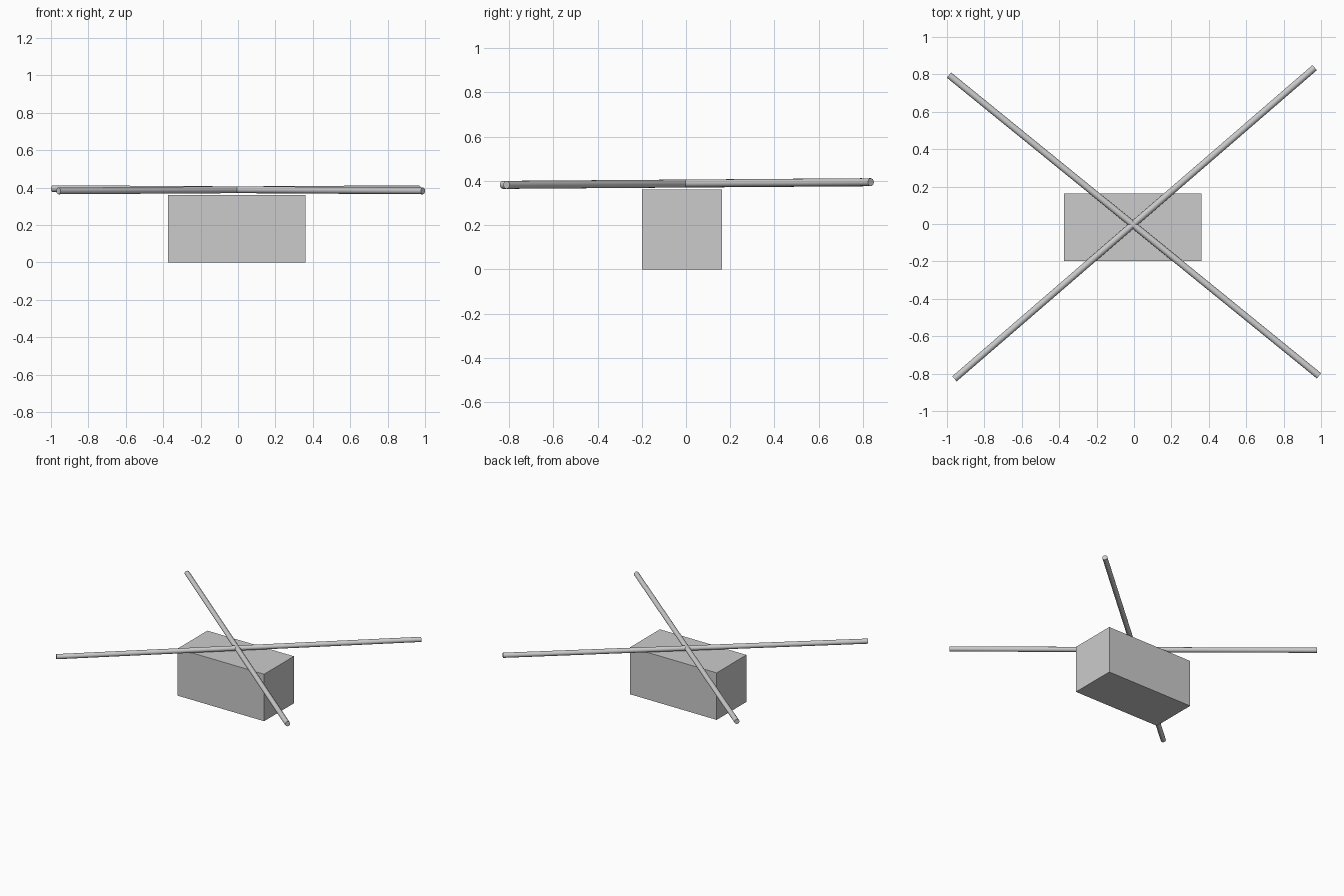
import bpy
from mathutils import Vector

if "Cube" in bpy.data.objects:
    bpy.data.objects.remove(bpy.data.objects["Cube"])


def rod(name, start, end, radius=0.018, sides=16):
    a, b = Vector(start), Vector(end)
    axis = b - a
    bpy.ops.mesh.primitive_cylinder_add(
        vertices=sides, radius=radius, depth=axis.length,
        location=(a + b) / 2, rotation=axis.to_track_quat('Z', 'Y').to_euler())
    bpy.context.object.name = name
    bpy.ops.object.shade_smooth_by_angle()


def box(name, low, high):
    low, high = Vector(low), Vector(high)
    bpy.ops.mesh.primitive_cube_add(size=1, location=(low + high) / 2)
    obj = bpy.context.object
    obj.name = name
    obj.scale = high - low
    bpy.ops.object.transform_apply(location=False, rotation=False, scale=True)


# Solid block below the rods
box("body_block", (-0.373, -0.198, 0), (0.36, 0.162, 0.36))

# Two long rods crossing over the block, tipped slightly down to the front
rod("cross_rod_a", (-0.989, 0.796, 0.394), (0.989, -0.812, 0.382))
rod("cross_rod_b", (0.966, 0.836, 0.394), (-0.96, -0.828, 0.382))
